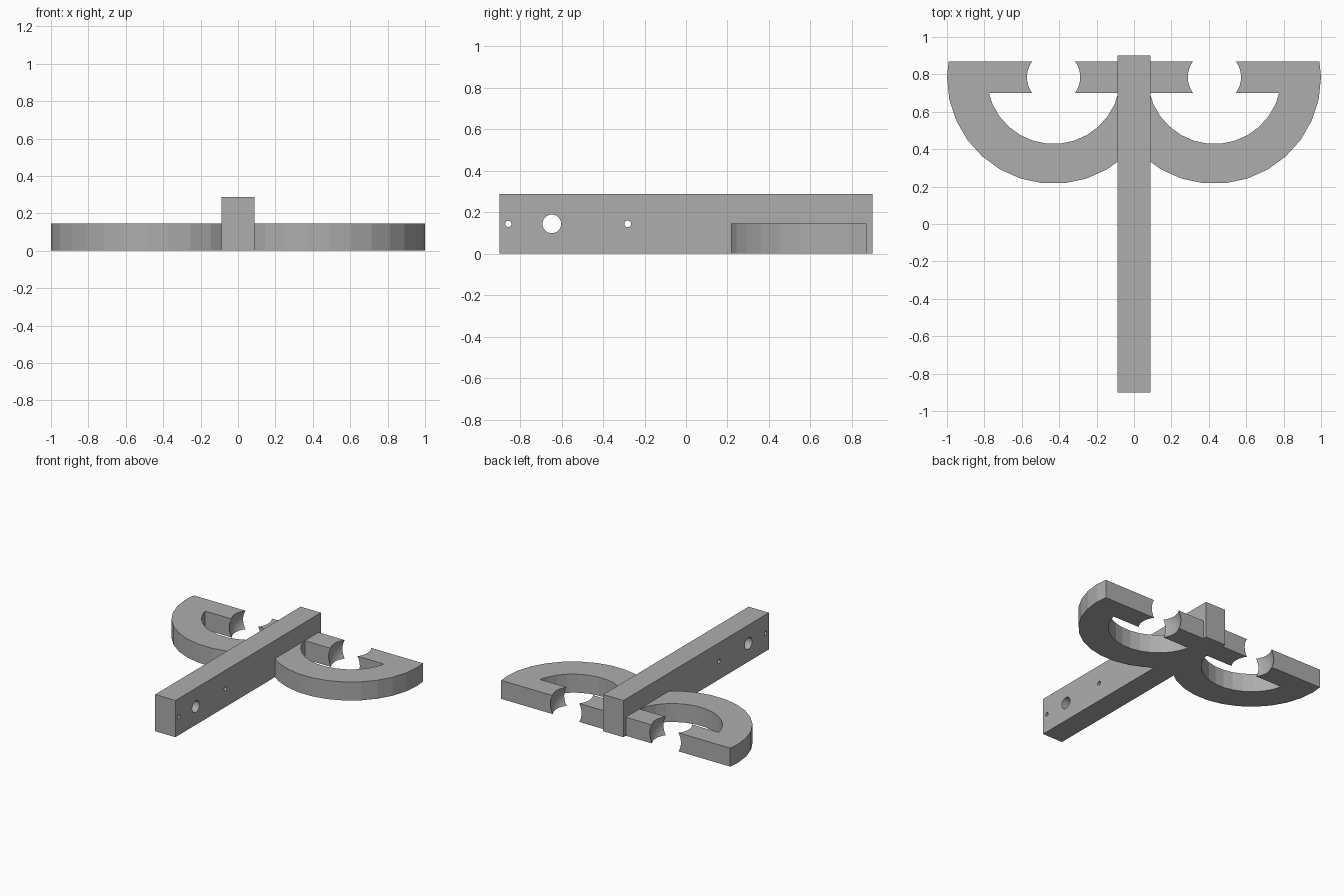
import bpy, math
from mathutils import Matrix

if "Cube" in bpy.data.objects:
    bpy.data.objects.remove(bpy.data.objects["Cube"])

grey = bpy.data.materials.new("plain grey")
grey.diffuse_color = (0.42, 0.42, 0.42, 1)
grey.use_nodes = True
grey.node_tree.nodes["Principled BSDF"].inputs["Base Color"].default_value = grey.diffuse_color

BAR_X, ARM_H = 0.088, 0.145
CX, CY = 0.43, 0.785          # centre of each curved arm


def finish(name):
    ob = bpy.context.object
    ob.name = name
    ob.data.materials.append(grey)
    return ob


def box(name, x0, x1, y0, y1, z0, z1):
    bpy.ops.mesh.primitive_cube_add(size=1)
    ob = finish(name)
    ob.data.transform(Matrix.Translation(((x0 + x1) / 2, (y0 + y1) / 2, (z0 + z1) / 2))
                      @ Matrix.Diagonal((x1 - x0, y1 - y0, z1 - z0, 1)))
    return ob


def cylinder(name, r, depth, centre, sides=30, axis="Z"):
    bpy.ops.mesh.primitive_cylinder_add(vertices=sides, radius=r, depth=depth)
    ob = finish(name)
    # put a corner on +x so the polygon is symmetric
    m = Matrix.Rotation(math.pi / 2, 4, "Z")
    if axis == "X":
        m = Matrix.Rotation(math.pi / 2, 4, "Y") @ m
    ob.data.transform(Matrix.Translation(centre) @ m)
    return ob


def boolean(ob, tool, op="DIFFERENCE"):
    mod = ob.modifiers.new("cut", "BOOLEAN")
    mod.operation, mod.solver, mod.object = op, "EXACT", tool
    bpy.context.view_layer.objects.active = ob
    bpy.ops.object.modifier_apply(modifier=mod.name)
    bpy.data.objects.remove(tool)


# Long central bar with three cross holes
bar = box("central_bar", -BAR_X, BAR_X, -0.9, 0.9, 0, 0.287)
for y, r in ((-0.857, 0.015), (-0.647, 0.045), (-0.281, 0.016)):
    boolean(bar, cylinder("hole", r, 1, (0, y, 0.1435), 30, "X"))

# Curved arm: disc with D-shaped window, flat back and a ball socket
for side, name in ((1, "right_arm"), (-1, "left_arm")):
    cx = CX * side
    arm = cylinder(name, 0.57, ARM_H, (cx, CY, ARM_H / 2))
    window = cylinder("window", 0.357, 1, (cx, CY, 0))
    boolean(window, box("window_top", cx - 1, cx + 1, 0.70, 2, -1, 1))
    boolean(arm, window)
    boolean(arm, box("back_trim", -2, 2, 0.87, 2, -1, 1))
    xs = sorted((BAR_X * side, -2 * side))
    boolean(arm, box("bar_trim", xs[0], xs[1], -2, 2, -1, 1))
    bpy.ops.mesh.primitive_uv_sphere_add(segments=40, ring_count=24, radius=0.16)
    ball = finish("socket")
    ball.data.transform(Matrix.Translation((cx, CY, ARM_H / 2)))
    boolean(arm, ball)
